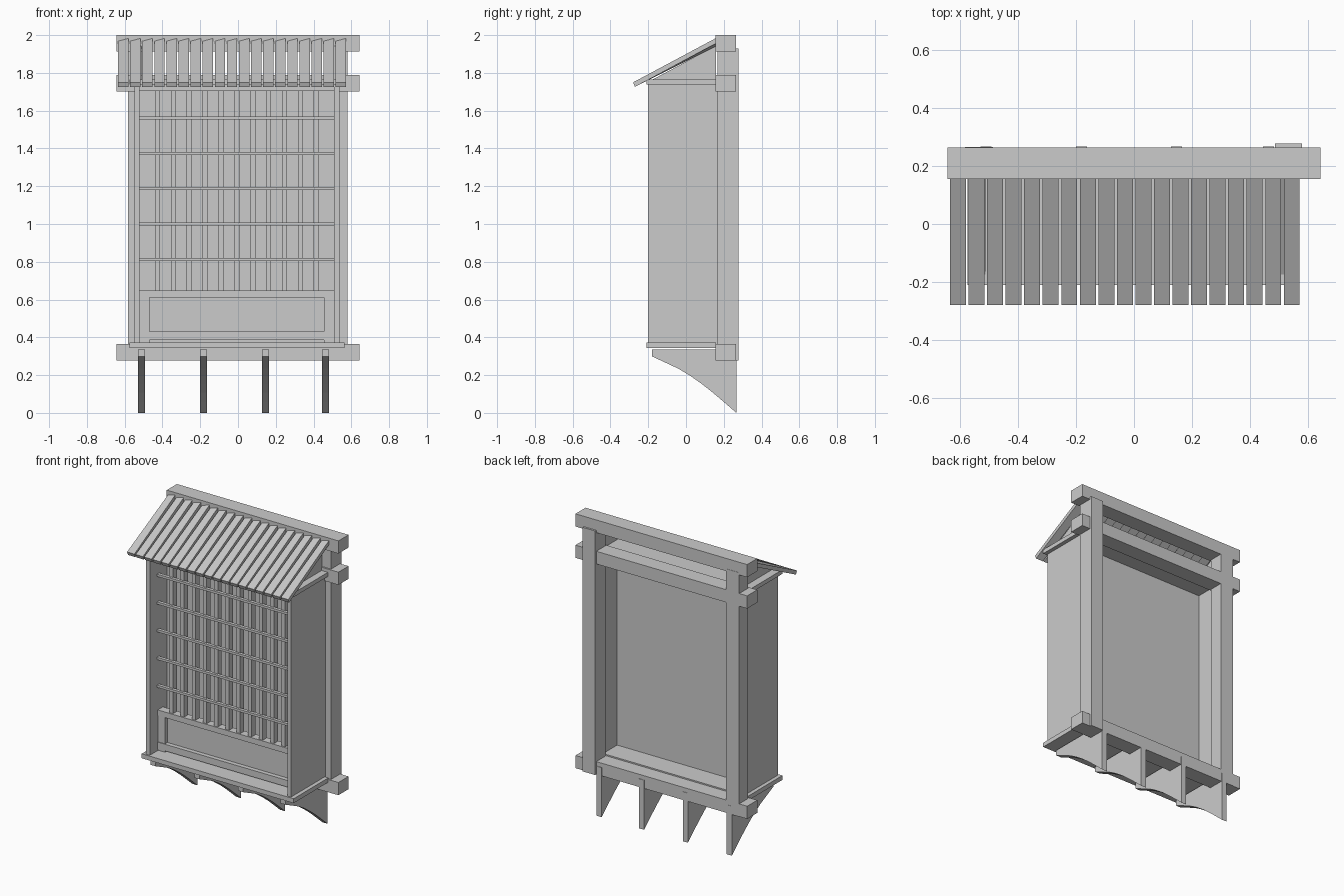
import bpy
import bmesh


def mesh(name, verts, faces):
    me = bpy.data.meshes.new(name)
    me.from_pydata(verts, [], faces)
    bm = bmesh.new()
    bm.from_mesh(me)
    bmesh.ops.recalc_face_normals(bm, faces=bm.faces)
    bm.to_mesh(me)
    bm.free()
    ob = bpy.data.objects.new(name, me)
    bpy.context.collection.objects.link(ob)
    return ob


def loft(name, a, b):
    """Closed solid between two matching outlines."""
    n = len(a)
    faces = [tuple(range(n))[::-1], tuple(range(n, 2 * n))]
    faces += [(i, (i + 1) % n, n + (i + 1) % n, n + i) for i in range(n)]
    return mesh(name, a + b, faces)


def box(name, x0, x1, y0, y1, z0, z1):
    lower = [(x0, y0, z0), (x1, y0, z0), (x1, y1, z0), (x0, y1, z0)]
    return loft(name, lower, [(x, y, z1) for x, y, _ in lower])


def side_profile(name, x0, x1, pts):
    """Extrude a y-z outline along x."""
    return loft(name, [(x0, y, z) for y, z in pts], [(x1, y, z) for y, z in pts])


# Rear frame: three long beams and two posts
for label, z0, z1 in (("top", 1.914, 2.0), ("middle", 1.702, 1.788), ("bottom", 0.278, 0.364)):
    box(label + "_beam", -0.643, 0.643, 0.156, 0.264, z0, z1)
box("left_post", -0.583, -0.487, 0.167, 0.266, 0.278, 1.93)
box("right_post", 0.487, 0.58, 0.167, 0.277, 0.278, 1.93)

# Window box: side boards, sill, head board, rear panel
L, R = -0.521, 0.509
box("left_side", L - 0.028, L, -0.20, 0.168, 0.36, 1.75)
box("right_side", R, R + 0.028, -0.20, 0.168, 0.36, 1.75)
box("sill", -0.575, 0.564, -0.21, 0.16, 0.343, 0.373)
box("head_board", -0.575, 0.564, -0.21, 0.16, 1.738, 1.766)
box("rear_panel", L, R, -0.015, 0.01, 0.37, 1.745)

# Lower framed panel and lattice rails
box("lower_rail", L, R, -0.115, -0.06, 0.385, 0.43)
box("middle_rail", L, R, -0.115, -0.06, 0.61, 0.648)
box("upper_rail", L, R, -0.115, -0.06, 1.703, 1.745)
box("left_stile", L, L + 0.052, -0.11, -0.06, 0.373, 0.62)
box("right_stile", R - 0.055, R, -0.11, -0.06, 0.373, 0.62)
box("lower_panel", L, R, -0.085, -0.06, 0.373, 0.62)

# Lattice: vertical slats with thin bars across the front
for i in range(11):
    x = -0.426 + i * 0.084
    box("lattice_slat", x - 0.0135, x + 0.0135, -0.107, -0.065, 0.64, 1.71)
for z in (0.811, 0.999, 1.187, 1.374, 1.562):
    box("lattice_bar", L, R, -0.122, -0.10, z - 0.008, z + 0.008)

# Roof: slightly twisted slats over thin gable boards
for i in range(19):
    x0 = -0.635 + i * 0.064
    x1 = x0 + 0.055
    low = [(x0, -0.27, 1.726), (x1, -0.27, 1.726), (x1, -0.28, 1.75), (x0, -0.28, 1.75)]
    high = [(x0, 0.16, 1.942), (x1, 0.16, 1.957), (x1, 0.16, 1.985), (x0, 0.16, 1.97)]
    loft("roof_slat", low, high)
for x in (-0.522, 0.507):
    side_profile("gable_board", x, x + 0.01, [(-0.18, 1.763), (0.16, 1.763), (0.16, 1.945)])

# Curved brackets underneath
outline = [(0.267, 0.335), (-0.18, 0.335), (-0.18, 0.299), (-0.10, 0.262), (-0.04, 0.234),
           (0.02, 0.198), (0.08, 0.156), (0.14, 0.109), (0.20, 0.058), (0.267, 0.0)]
for x in (-0.511, -0.182, 0.146, 0.464):
    side_profile("bracket", x - 0.019, x + 0.019, outline)
